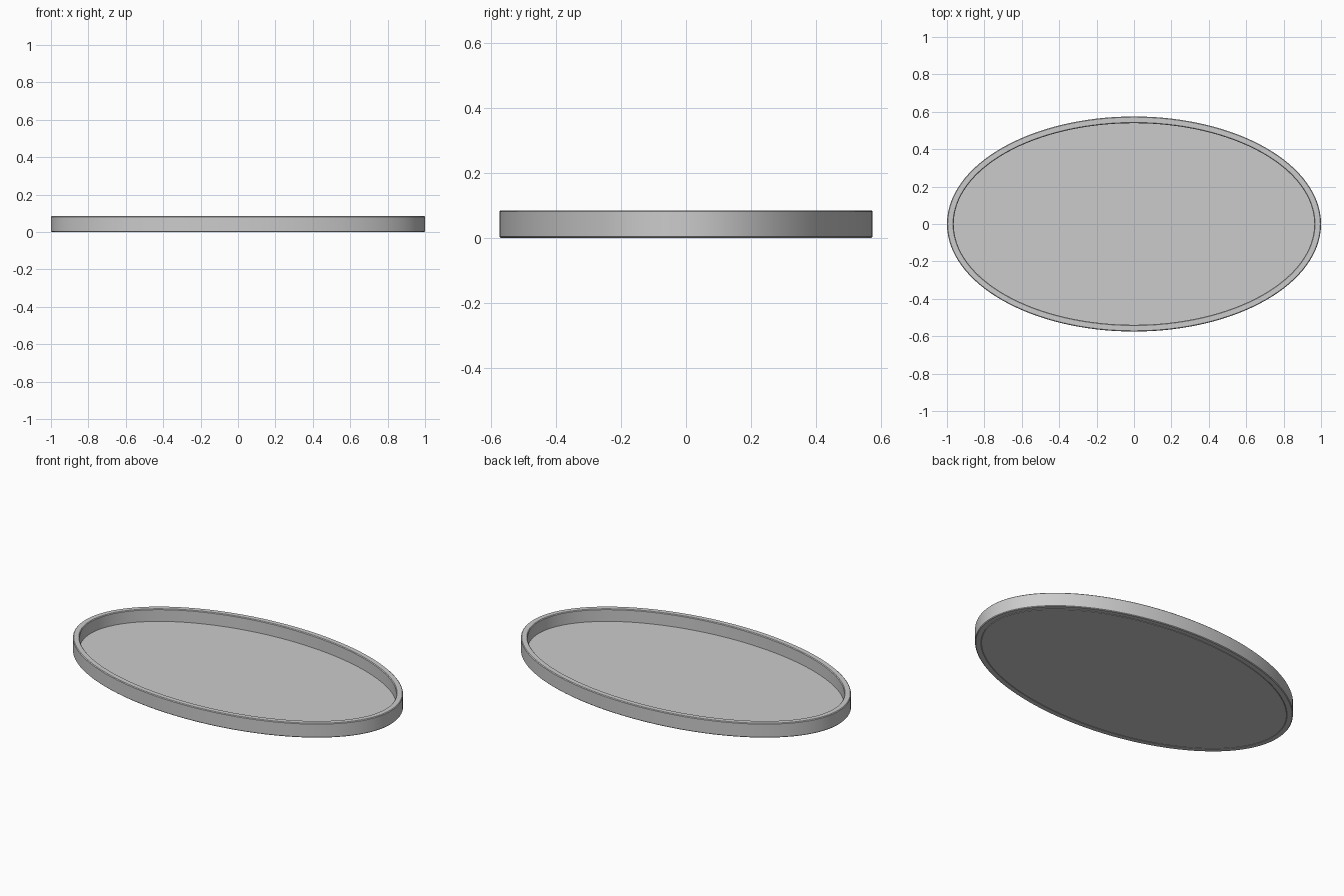
import bpy, bmesh, math

if "Cube" in bpy.data.objects:
    bpy.data.objects.remove(bpy.data.objects["Cube"])

A, B = 1.0, 0.575      # outer half-axes
WALL, HEIGHT = 0.036, 0.085
BEV = 0.004            # softened rim edges
SEG = 128


def ellipse(bm, inset, z):
    return [bm.verts.new(((A - inset) * math.cos(2 * math.pi * i / SEG),
                          (B - inset) * math.sin(2 * math.pi * i / SEG), z))
            for i in range(SEG)]


def bridge(bm, r0, r1):
    for i in range(SEG):
        j = (i + 1) % SEG
        bm.faces.new((r0[i], r0[j], r1[j], r1[i]))


def finish(bm, name):
    bmesh.ops.recalc_face_normals(bm, faces=bm.faces[:])
    me = bpy.data.meshes.new(name)
    bm.to_mesh(me)
    bm.free()
    ob = bpy.data.objects.new(name, me)
    bpy.context.collection.objects.link(ob)
    bpy.ops.object.select_all(action='DESELECT')
    ob.select_set(True)
    bpy.context.view_layer.objects.active = ob
    bpy.ops.object.shade_smooth_by_angle(angle=math.radians(30))
    return ob


# Raised oval rim: closed cross-section swept round the ellipse
profile = [(BEV, 0), (0, BEV), (0, HEIGHT - BEV), (BEV, HEIGHT),
           (WALL - BEV, HEIGHT), (WALL, HEIGHT - BEV), (WALL, BEV), (WALL - BEV, 0)]
bm = bmesh.new()
rings = [ellipse(bm, d, z) for d, z in profile]
for k in range(len(rings)):
    bridge(bm, rings[k], rings[(k + 1) % len(rings)])
finish(bm, "tray_rim")

# Flat oval floor plate inside the rim
bm = bmesh.new()
low = ellipse(bm, WALL, 0.0)
high = ellipse(bm, WALL, 0.012)
bridge(bm, low, high)
bm.faces.new(low)
bm.faces.new(high)
finish(bm, "tray_floor")
